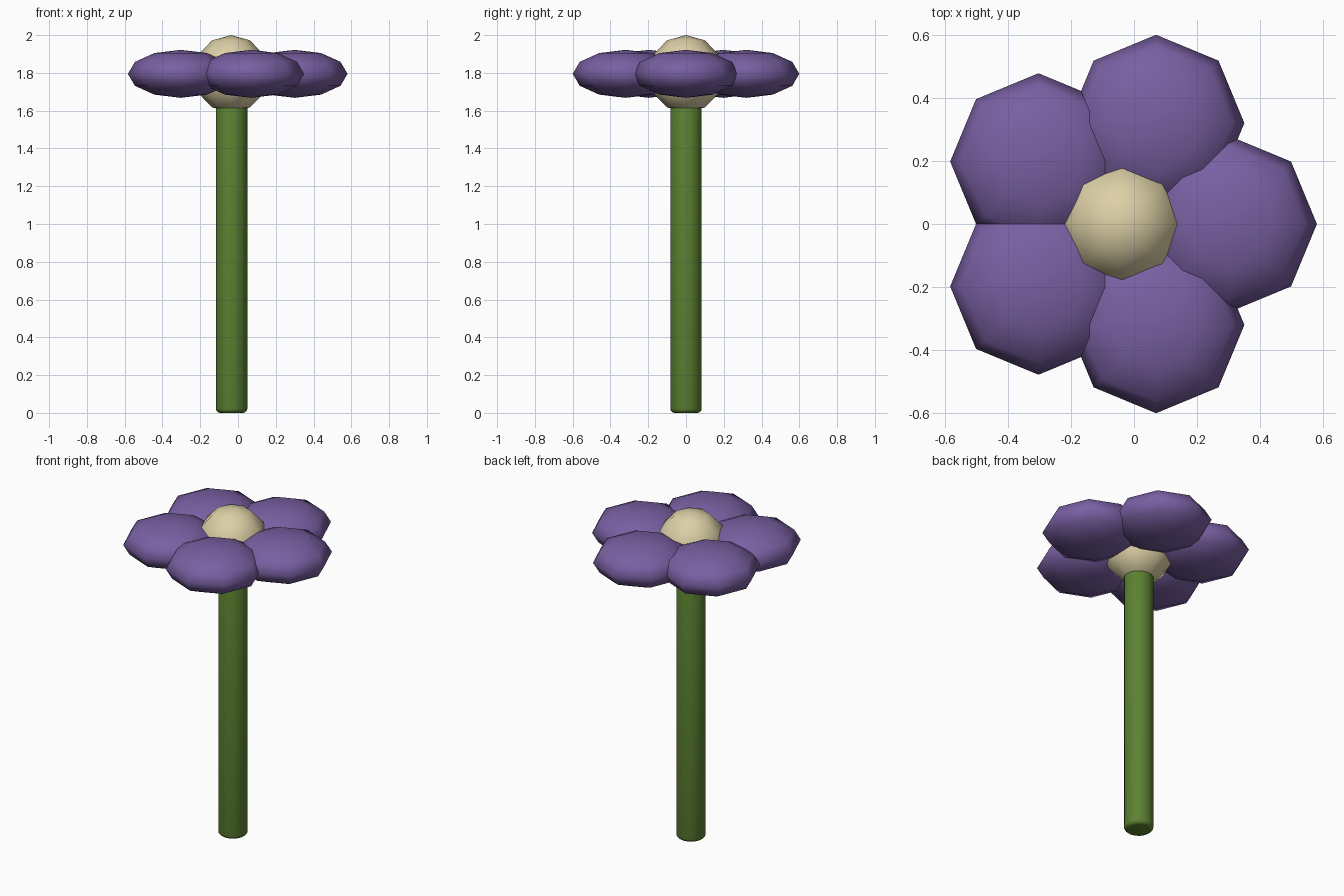
import bpy
import math

cube = bpy.data.objects.get("Cube")
if cube:
    bpy.data.objects.remove(cube, do_unlink=True)


def make_material(name, rgb):
    mat = bpy.data.materials.new(name)
    mat.use_nodes = True
    color = (*rgb, 1.0)
    mat.diffuse_color = color
    mat.node_tree.nodes["Principled BSDF"].inputs["Base Color"].default_value = color
    return mat


purple = make_material("petal purple", (0.19, 0.115, 0.36))
cream = make_material("cream", (0.72, 0.63, 0.38))
green = make_material("stem green", (0.105, 0.22, 0.03))


def low_ball(name, location, radii, mat):
    """Smooth-shaded eight-sided ball stretched to the given radii."""
    bpy.ops.mesh.primitive_uv_sphere_add(segments=8, ring_count=6, radius=1, location=location)
    ball = bpy.context.object
    ball.name = name
    ball.scale = radii
    bpy.ops.object.transform_apply(location=False, rotation=False, scale=True)
    bpy.ops.object.shade_smooth()
    ball.data.materials.append(mat)
    return ball


HEAD_Z = 1.795
CENTRE_X = -0.037

# Petals: one on the model's left, two mirrored pairs
low_ball("petal_left", (0.30, 0, HEAD_Z), (0.28, 0.28, 0.127), purple)
for side, label in ((-1, "front"), (1, "back")):
    low_ball(f"petal_{label}", (0.07, side * 0.32, HEAD_Z), (0.28, 0.28, 0.127), purple)
    low_ball(f"petal_right_{label}", (-0.303, side * 0.198, HEAD_Z), (0.28, 0.28, 0.127), purple)

# Flower centre
low_ball("flower_centre", (CENTRE_X, 0, HEAD_Z), (0.2, 0.2, 0.205), cream)

# Stem with rounded ends
STEM_TOP = 1.66
bpy.ops.mesh.primitive_cylinder_add(vertices=16, radius=0.083, depth=STEM_TOP,
                                    location=(CENTRE_X + 0.003, 0, STEM_TOP / 2))
stem = bpy.context.object
stem.name = "stem"
stem.data.materials.append(green)
bevel = stem.modifiers.new("rounded_ends", "BEVEL")
bevel.width = 0.022
bevel.segments = 3
bevel.limit_method = "ANGLE"
bevel.angle_limit = math.radians(60)
bpy.ops.object.shade_smooth()
